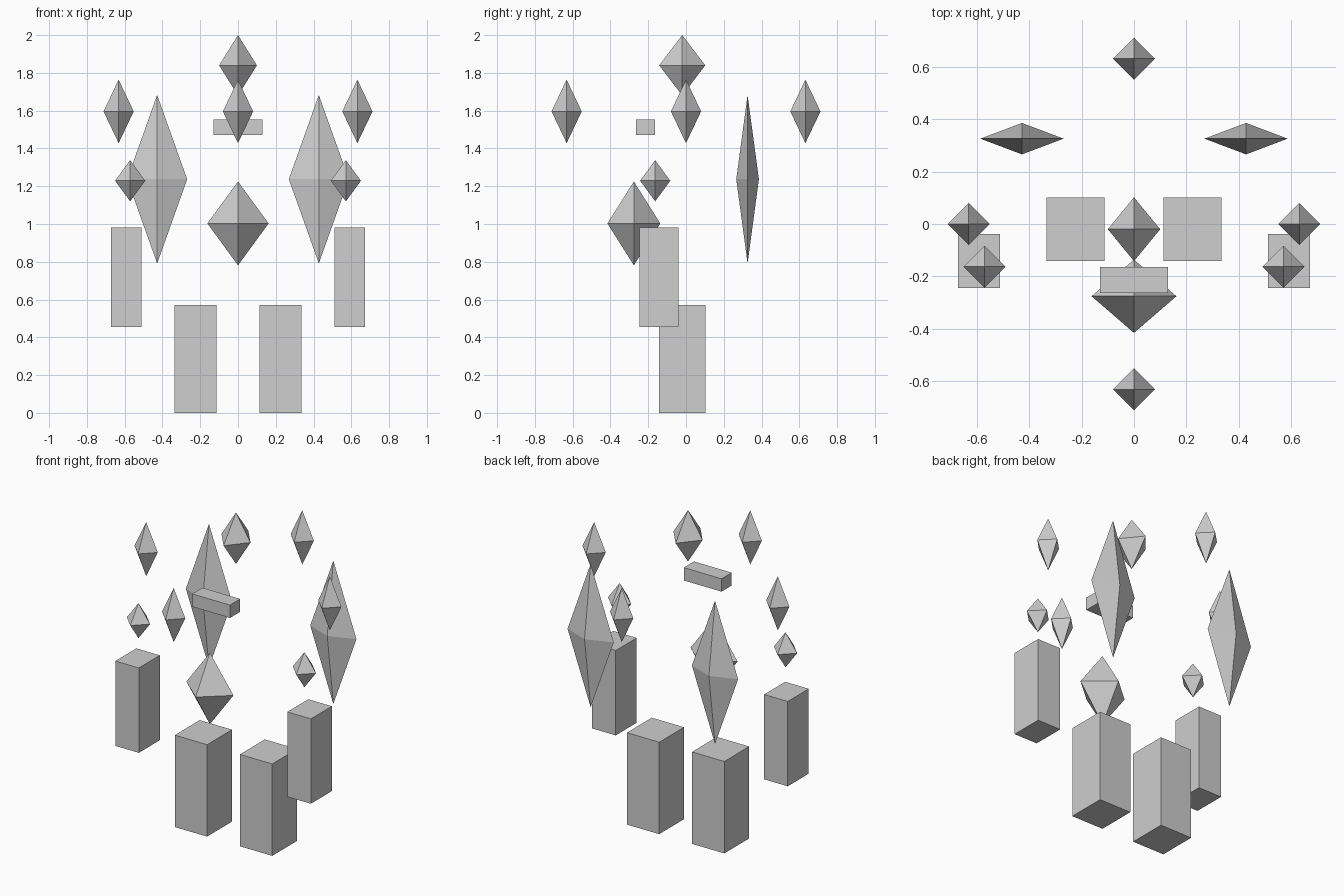
import bpy
import bmesh
from math import sin, cos, pi
from mathutils import Vector

cube = bpy.data.objects.get("Cube")
if cube:
    bpy.data.objects.remove(cube, do_unlink=True)

# Single stone grey material
GREY = (0.62, 0.62, 0.62, 1.0)
stone = bpy.data.materials.new("stone grey")
stone.use_nodes = True
stone.diffuse_color = GREY
stone.node_tree.nodes["Principled BSDF"].inputs["Base Color"].default_value = GREY


def finish(name, bm, center):
    bmesh.ops.recalc_face_normals(bm, faces=bm.faces)
    mesh = bpy.data.meshes.new(name)
    bm.to_mesh(mesh)
    bm.free()
    mesh.materials.append(stone)
    obj = bpy.data.objects.new(name, mesh)
    obj.location = center
    bpy.context.collection.objects.link(obj)
    return obj


def crystal(name, center, half):
    """Eight-sided crystal with a point at each end of its three axes."""
    bm = bmesh.new()
    for axis in range(3):
        for sign in (-1, 1):
            point = Vector((0, 0, 0))
            point[axis] = sign * half[axis]
            bm.verts.new(point)
    bmesh.ops.convex_hull(bm, input=bm.verts)
    return finish(name, bm, center)


def block(name, center, half):
    bm = bmesh.new()
    bmesh.ops.create_cube(bm, size=2)
    bmesh.ops.scale(bm, vec=half, verts=bm.verts)
    return finish(name, bm, center)


def pair(make, name, center, half):
    """Left part at +x and its twin on the right."""
    x, y, z = center
    for side, sign in (("left", 1), ("right", -1)):
        make(f"{side}_{name}", (sign * x, y, z), half)


# Centre line: head crest, visor and chest
crystal("head_crystal", (0, -0.02, 1.84), (0.1, 0.122, 0.16))
block("visor", (0, -0.214, 1.512), (0.13, 0.05, 0.04))
crystal("chest_crystal", (0, -0.276, 1.003), (0.162, 0.14, 0.222))

# Paired parts: wings, shoulders, arms and legs
pair(crystal, "wing_crystal", (0.428, 0.326, 1.237), (0.159, 0.06, 0.446))
pair(crystal, "shoulder_crystal", (0.571, -0.163, 1.229), (0.08, 0.08, 0.109))
pair(block, "arm", (0.592, -0.142, 0.718), (0.081, 0.103, 0.264))
pair(block, "leg", (0.224, -0.02, 0.286), (0.111, 0.122, 0.286))

# Ring of four floating crystals
for i, place in enumerate(("left", "back", "right", "front")):
    angle = i * pi / 2
    center = (0.632 * cos(angle), 0.632 * sin(angle), 1.596)
    crystal(f"{place}_orbit_crystal", center, (0.08, 0.08, 0.168))
